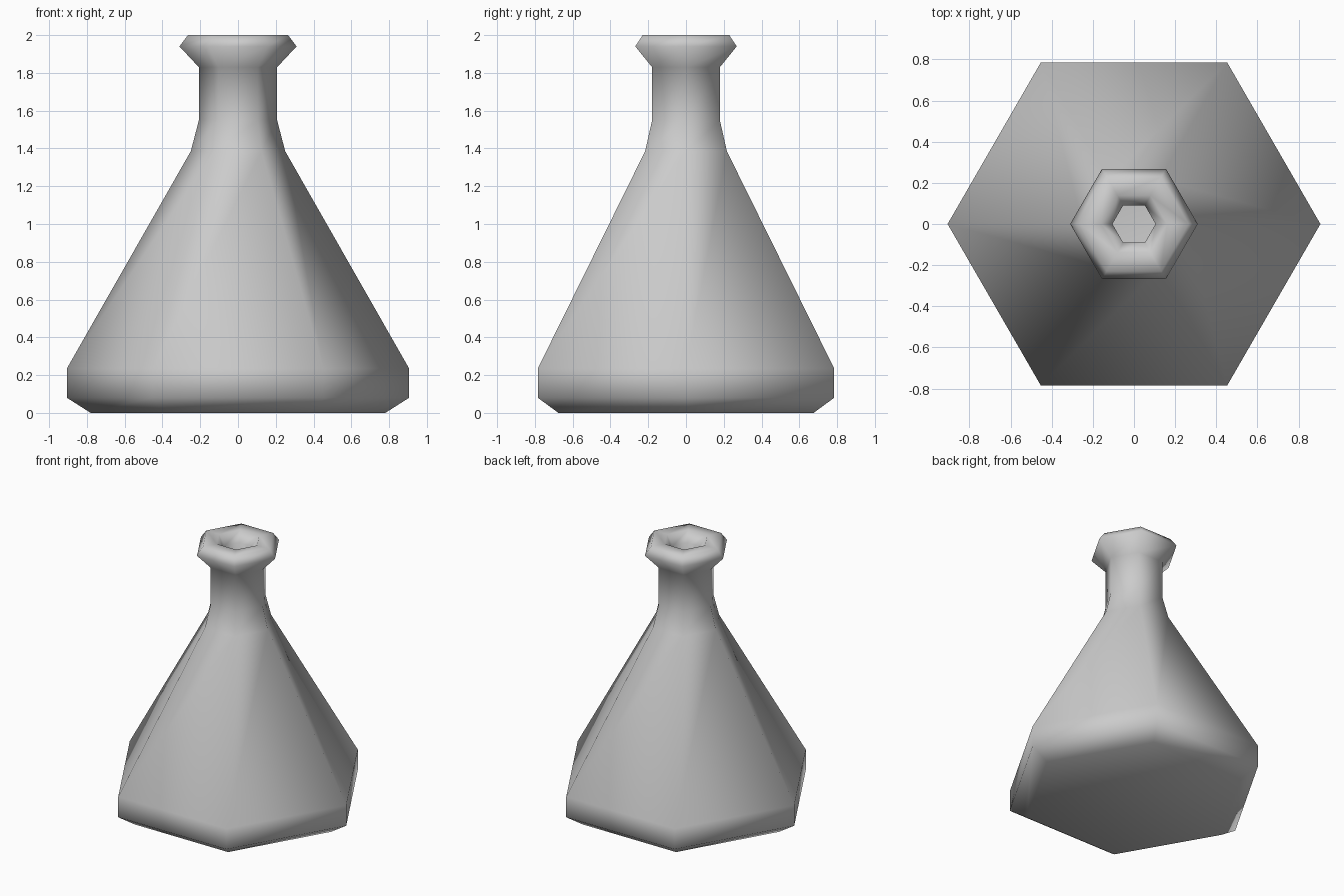
import bpy, bmesh
from math import cos, sin, pi

if "Cube" in bpy.data.objects:
    bpy.data.objects.remove(bpy.data.objects["Cube"])

SIDES = 6

# Closed wall profile (radius, z): outside from base to lip, then down the inside
PROFILE = [
    (0.78, 0.0), (0.906, 0.08), (0.906, 0.235), (0.25, 1.385),
    (0.207, 1.55), (0.207, 1.83), (0.31, 1.94), (0.265, 2.0),
    (0.16, 2.0), (0.105, 1.93), (0.105, 1.55), (0.15, 1.36),
    (0.80, 0.22), (0.80, 0.13), (0.74, 0.09),
]


def lathe(name, profile, sides):
    """Spin a profile into a faceted body with a capped start and end."""
    bm = bmesh.new()
    rings = [[bm.verts.new((r * cos(2 * pi * i / sides), r * sin(2 * pi * i / sides), z))
              for i in range(sides)] for r, z in profile]
    for a, b in zip(rings, rings[1:]):
        for i in range(sides):
            j = (i + 1) % sides
            bm.faces.new((a[i], a[j], b[j], b[i]))
    bm.faces.new(rings[0][::-1])   # underside
    bm.faces.new(rings[-1])        # inner floor
    bmesh.ops.recalc_face_normals(bm, faces=bm.faces)
    for f in bm.faces:
        f.smooth = True
    mesh = bpy.data.meshes.new(name)
    bm.to_mesh(mesh)
    bm.free()
    obj = bpy.data.objects.new(name, mesh)
    bpy.context.collection.objects.link(obj)
    return obj


# Hollow six-sided flask
lathe("flask", PROFILE, SIDES)
